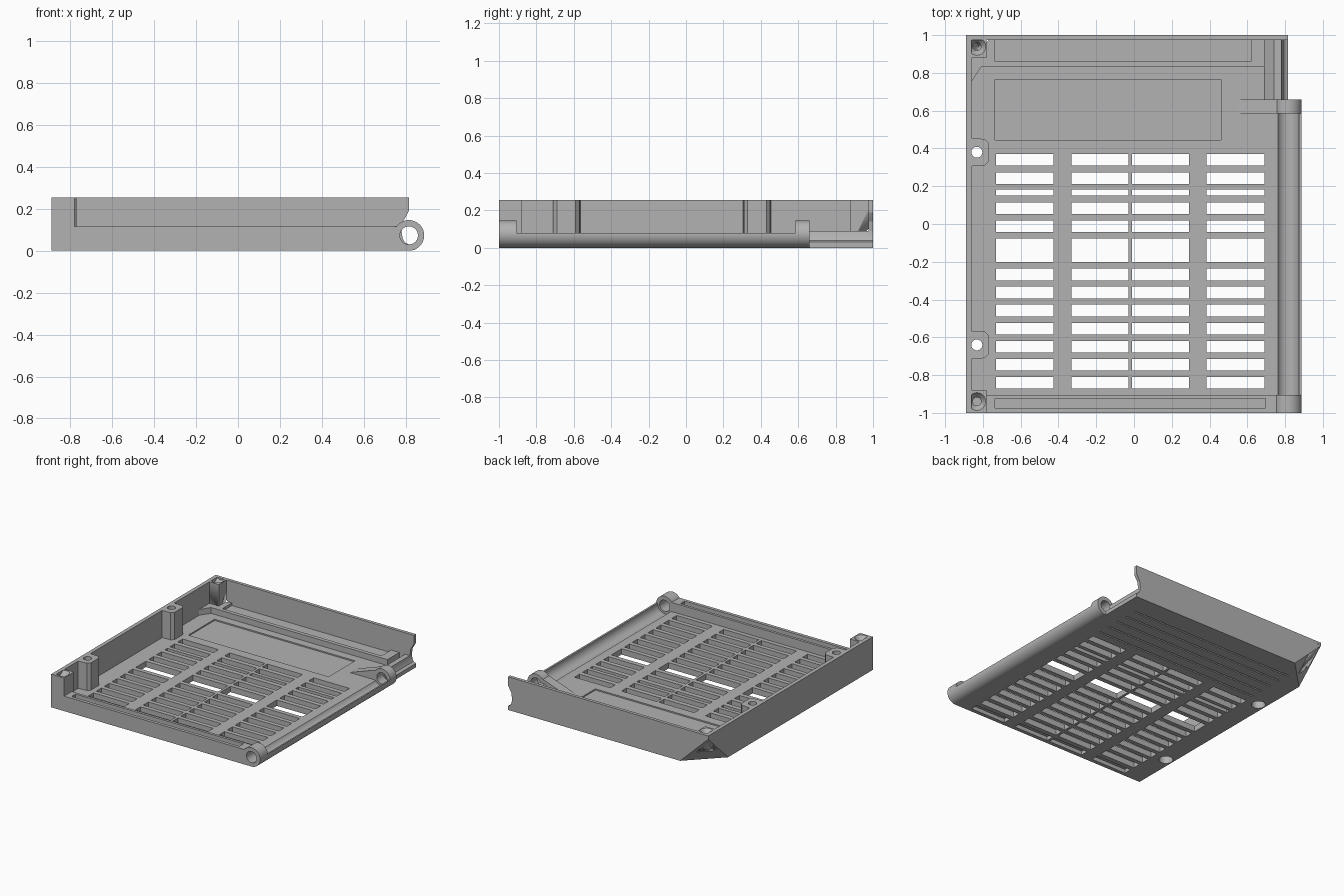
import bpy, bmesh, math
from mathutils import Vector

old = bpy.data.objects.get("Cube")
if old:
    bpy.data.objects.remove(old, do_unlink=True)

grey = bpy.data.materials.new("plain_grey")
grey.use_nodes = True
COLOUR = (0.45, 0.45, 0.45, 1)
grey.diffuse_color = COLOUR
grey.node_tree.nodes["Principled BSDF"].inputs["Base Color"].default_value = COLOUR

TOP, FLOOR, STEP, RIM = 0.255, 0.045, 0.09, 0.115
HX, HZ, HR = 0.815, 0.073, 0.073


def finish(name, bm):
    bmesh.ops.recalc_face_normals(bm, faces=bm.faces)
    mesh = bpy.data.meshes.new(name)
    bm.to_mesh(mesh)
    bm.free()
    mesh.materials.append(grey)
    ob = bpy.data.objects.new(name, mesh)
    bpy.context.scene.collection.objects.link(ob)
    return ob


def boxes(name, *ranges):
    bm = bmesh.new()
    for x0, x1, y0, y1, z0, z1 in ranges:
        vs = bmesh.ops.create_cube(bm, size=1)["verts"]
        for v in vs:
            v.co = ((x0 + x1) / 2 + v.co.x * (x1 - x0),
                    (y0 + y1) / 2 + v.co.y * (y1 - y0),
                    (z0 + z1) / 2 + v.co.z * (z1 - z0))
    return finish(name, bm)


def prism(name, points, start, end, axis="Y"):
    """Extrude an XZ outline along Y, or an XY outline along Z."""
    bm = bmesh.new()
    place = (lambda a, b: (a, start, b)) if axis == "Y" else (lambda a, b: (a, b, start))
    face = bm.faces.new([bm.verts.new(place(a, b)) for a, b in points])
    ext = bmesh.ops.extrude_face_region(bm, geom=[face])["geom"]
    shift = Vector((0, end - start, 0)) if axis == "Y" else Vector((0, 0, end - start))
    bmesh.ops.translate(bm, vec=shift, verts=[g for g in ext if isinstance(g, bmesh.types.BMVert)])
    return finish(name, bm)


def arc(cx, cy, r, a0, a1, n):
    steps = [math.radians(a0 + (a1 - a0) * i / n) for i in range(n + 1)]
    return [(cx + r * math.cos(a), cy + r * math.sin(a)) for a in steps]


def circle(cx, cy, r, n=32):
    return arc(cx, cy, r, 0, 360, n)[:-1]


def cut(ob, cutter, keep=False):
    mod = ob.modifiers.new("cut", "BOOLEAN")
    mod.operation, mod.solver, mod.object = "DIFFERENCE", "EXACT", cutter
    bpy.context.view_layer.update()
    deps = bpy.context.evaluated_depsgraph_get()
    mesh = bpy.data.meshes.new_from_object(ob.evaluated_get(deps))
    ob.modifiers.clear()
    ob.data = mesh
    if not keep:
        bpy.data.objects.remove(cutter, do_unlink=True)


def smooth(ob):
    ob.data.shade_smooth()
    ob.data.set_sharp_from_angle(angle=math.radians(30))


def chamfer(ob):
    """Slice the sloping facet off the lower rear corner."""
    bm = bmesh.new()
    bm.from_mesh(ob.data)
    res = bmesh.ops.bisect_plane(bm, geom=bm.verts[:] + bm.edges[:] + bm.faces[:],
                                 plane_co=(-0.89, 0.76, 0), plane_no=(1, -1, 0.24 / 0.23),
                                 clear_inner=True)
    edges = [g for g in res["geom_cut"] if isinstance(g, bmesh.types.BMEdge)]
    bmesh.ops.holes_fill(bm, edges=edges, sides=0)
    bmesh.ops.recalc_face_normals(bm, faces=bm.faces)
    bm.to_mesh(ob.data)
    bm.free()


# Floor with ventilation slots, label recess and underside grooves
floor = boxes("floor", (-0.89, 0.735, -1, 1, 0, FLOOR))
columns = [(-0.73, -0.425), (-0.33, -0.03), (-0.01, 0.29), (0.385, 0.69)]
rows = [(0.34, 0.03), (0.243, 0.03), (0.167, 0.016), (0.083, 0.03), (-0.012, 0.03), (-0.14, 0.062)]
rows += [(-0.267 - 0.0957 * i, 0.031) for i in range(7)]
holes = [(x0, x1, y - h, y + h, -0.1, 0.2) for x0, x1 in columns for y, h in rows]
holes += [(x0, x1, -0.97, -0.91, -0.1, 0.03) for x0, x1 in columns]
holes += [(-0.73, 0.69, 0.44 + 0.0957 * i, 0.452 + 0.0957 * i, -0.1, 0.012) for i in range(5)]
holes.append((-0.735, 0.46, 0.445, 0.765, FLOOR - 0.01, 0.2))
cut(floor, boxes("slot_cutter", *holes))

# Side wall, rear wall and front ledge
side_wall = boxes("side_wall", (-0.89, -0.86, -1, 1, 0, TOP))
rear_wall = prism("rear_wall", [
    (-0.89, 0), (HX, 0), (HX, 0.03), (0.795, 0.04), (0.785, 0.06), (0.78, STEP),
    (0.787, 0.14), (0.802, 0.165), (HX, 0.19), (HX, TOP), (-0.89, TOP)], 0.975, 1)
front_ledge = boxes("front_ledge", (-0.89, 0.762, -1, -0.905, 0.03, RIM))
cut(front_ledge, boxes("ledge_cutter", (-0.735, 0.695, -0.975, -0.925, RIM - 0.03, 0.3)))
boxes("ledge_end", (0.735, 0.762, -1, -0.905, 0, RIM), (0.73, HX, -1, -0.905, 0, 0.02))

# Raised rear step with a shallow tray, and the corner gusset
rear_step = boxes("rear_step", (-0.87, 0.69, 0.83, 0.98, 0.02, STEP))
cut(rear_step, boxes("tray_cutter", (-0.735, 0.62, 0.86, 0.975, STEP - 0.02, 0.3)))
gusset = prism("corner_gusset", [(-0.87, 0.74), (-0.81, 0.83), (-0.81, 0.85), (-0.87, 0.85)],
               0.02, STEP, "Z")

# Corner screw bosses
bosses = []
for name, y0, y1, cy in (("front_boss", -1, -0.88, -0.94), ("rear_boss", 0.88, 1, 0.94)):
    boss = boxes(name, (-0.89, -0.78, y0, y1, 0.02, TOP))
    cut(boss, prism("bore", circle(-0.832, cy, 0.022), 0.1, 0.4, "Z"))
    bm = bmesh.new()
    bmesh.ops.create_cone(bm, cap_ends=True, segments=32, radius1=0.015, radius2=0.055, depth=0.05)
    bmesh.ops.translate(bm, vec=(-0.832, cy, TOP - 0.015), verts=bm.verts)
    cut(boss, finish("countersink", bm))
    # clear the wall tops that overlap the countersink
    smooth(boss)
    bosses.append(boss)

# Wall posts with through holes
for name, cy in (("front_post", -0.64), ("rear_post", 0.38)):
    post = prism(name, [(-0.865, cy - 0.075), (-0.79, cy - 0.07), (-0.77, cy - 0.05),
                        (-0.77, cy + 0.05), (-0.79, cy + 0.07), (-0.865, cy + 0.075)], 0, TOP, "Z")
    for radius, z0, z1 in ((0.029, -0.1, 0.4), (0.05, -0.1, 0.1)):
        bore = prism("bore", circle(-0.832, cy, radius), z0, z1, "Z")
        for part in (post, floor, side_wall):
            cut(part, bore, keep=True)
        bpy.data.objects.remove(bore, do_unlink=True)
    smooth(post)

for part in [floor, side_wall, rear_wall, rear_step, gusset, bosses[1]]:
    chamfer(part)

# Hinge knuckles
for name, y0, y1 in (("front_knuckle", -1, -0.905), ("rear_knuckle", 0.585, 0.66)):
    knuckle = prism(name, circle(HX, HZ, HR, 48), y0, y1)
    cut(knuckle, prism("pin_cutter", circle(HX, HZ, 0.043, 48), y0 - 0.1, y1 + 0.1))
    smooth(knuckle)

# Open trough between the knuckles
trough = prism("hinge_trough", [(0.72, 0)] + arc(HX, HZ, HR, -90, 5, 14)
               + arc(HX, HZ, 0.06, 5, -150, 20) + [(0.735, FLOOR), (0.72, FLOOR)], -0.905, 0.585)
smooth(trough)

# Ramp running up to the rear knuckle
prism("knuckle_ramp", [(0.54, 0.03), (0.72, 0.03), (0.72, 0), (HX, 0), (HX, 0.02), (0.765, 0.03),
                       (0.765, 0.12), (0.74, RIM), (0.54, FLOOR)], 0.585, 0.66)

# Concave edge rail behind the rear knuckle
rail = prism("edge_rail", [(0.72, 0), (HX, 0), (HX, 0.03), (0.795, 0.04), (0.785, 0.06),
                           (0.78, STEP), (0.74, STEP), (0.69, FLOOR), (0.69, 0.03), (0.72, 0.03)],
             0.66, 0.98)
smooth(rail)
